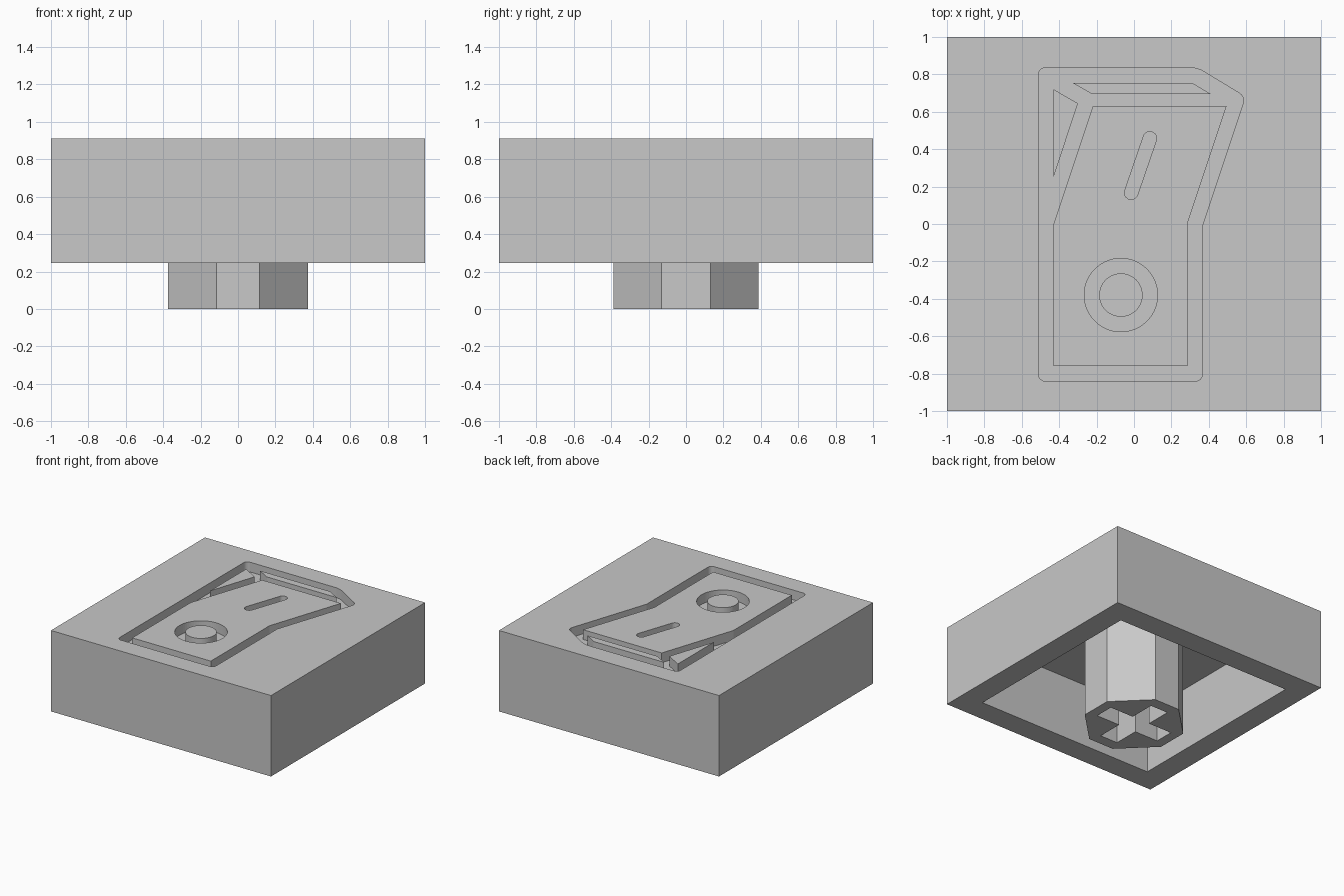
import bpy, bmesh
from math import sin, cos, pi, atan2

cube = bpy.data.objects.get("Cube")
if cube:
    bpy.data.objects.remove(cube, do_unlink=True)

# Single material
grey = bpy.data.materials.new("plain_grey")
grey.use_nodes = True
colour = (0.58, 0.58, 0.58, 1)
grey.diffuse_color = colour
grey.node_tree.nodes["Principled BSDF"].inputs["Base Color"].default_value = colour

TOP, FLOOR, CEILING, RIM = 0.91, 0.83, 0.77, 0.245


def prism(name, outline, z0, z1, rounded=(), radius=0.035):
    """Extrude a flat outline from z0 to z1, rounding the chosen corners."""
    bm = bmesh.new()
    verts = [bm.verts.new((x, y, z0)) for x, y in outline]
    bm.faces.new(verts)
    if rounded:
        bmesh.ops.bevel(bm, geom=[verts[i] for i in rounded], offset=radius,
                        segments=6, profile=0.5, affect='VERTICES')
    side = bmesh.ops.extrude_face_region(bm, geom=bm.faces[:])
    moved = [v for v in side["geom"] if isinstance(v, bmesh.types.BMVert)]
    bmesh.ops.translate(bm, verts=moved, vec=(0, 0, z1 - z0))
    bmesh.ops.recalc_face_normals(bm, faces=bm.faces[:])
    mesh = bpy.data.meshes.new(name)
    bm.to_mesh(mesh)
    bm.free()
    mesh.materials.append(grey)
    obj = bpy.data.objects.new(name, mesh)
    bpy.context.collection.objects.link(obj)
    return obj


def cut(target, *cutters):
    """Subtract the cutters from the target, then discard them."""
    for cutter in cutters:
        mod = target.modifiers.new("cut", 'BOOLEAN')
        mod.operation, mod.solver, mod.object = 'DIFFERENCE', 'EXACT', cutter
        cutter.hide_render = True
    bpy.context.view_layer.update()
    graph = bpy.context.evaluated_depsgraph_get()
    mesh = bpy.data.meshes.new_from_object(target.evaluated_get(graph))
    target.modifiers.clear()
    target.data = mesh
    for cutter in cutters:
        bpy.data.objects.remove(cutter, do_unlink=True)
    return target


def square(h):
    return [(-h, -h), (h, -h), (h, h), (-h, h)]


def circle(cx, cy, r, n=64):
    return [(cx + r * cos(2 * pi * i / n), cy + r * sin(2 * pi * i / n)) for i in range(n)]


def capsule(a, b, r, n=12):
    turn = atan2(b[1] - a[1], b[0] - a[0])
    pts = []
    for (cx, cy), start in ((b, turn - pi / 2), (a, turn + pi / 2)):
        pts += [(cx + r * cos(start + pi * i / n), cy + r * sin(start + pi * i / n))
                for i in range(n + 1)]
    return pts


# Engraved outline channel, with raised panels left standing inside it
channel = prism("channel", [(-0.51, -0.84), (0.365, -0.84), (0.365, -0.01), (0.595, 0.68),
                            (0.34, 0.835), (-0.51, 0.835)], FLOOR, TOP + 0.1, (0, 1, 3, 4, 5))
panels = [
    [(-0.43, -0.76), (0.285, -0.76), (0.285, 0), (0.495, 0.63), (-0.22, 0.63), (-0.43, 0)],
    [(-0.43, 0.25), (-0.3, 0.645), (-0.43, 0.72)],
    [(-0.225, 0.695), (0.41, 0.695), (0.31, 0.755), (-0.33, 0.755)],
]
cut(channel, *[prism("panel", p, FLOOR - 0.1, TOP + 0.2) for p in panels])

# Engraved ring and slanted slot
ring = cut(prism("ring", circle(-0.07, -0.38, 0.196), FLOOR, TOP + 0.1),
           prism("ring_core", circle(-0.07, -0.38, 0.116), FLOOR - 0.1, TOP + 0.2))
slot = prism("slot", capsule((-0.015, 0.167), (0.085, 0.458), 0.036), FLOOR, TOP + 0.1)

# Hollow block, open underneath
cap_body = prism("cap_body", square(1), RIM, TOP)
cavity = prism("cavity", square(0.81), RIM - 0.1, CEILING)
cut(cap_body, cavity, channel, ring, slot)

# Eight-sided stem with a cross-shaped socket
corners = [(0.375, 0.13), (0.115, 0.387)]
quarter = corners + [(-x, y) for x, y in reversed(corners)]
stem = prism("stem", quarter + [(-x, -y) for x, y in quarter], 0, CEILING + 0.01)
w, l = 0.08, 0.295
arm = [(l, -w), (l, w), (w, w), (w, l), (-w, l), (-w, w)]
socket = prism("socket", arm + [(-x, -y) for x, y in arm], -0.1, CEILING - 0.01)
cut(stem, socket)
